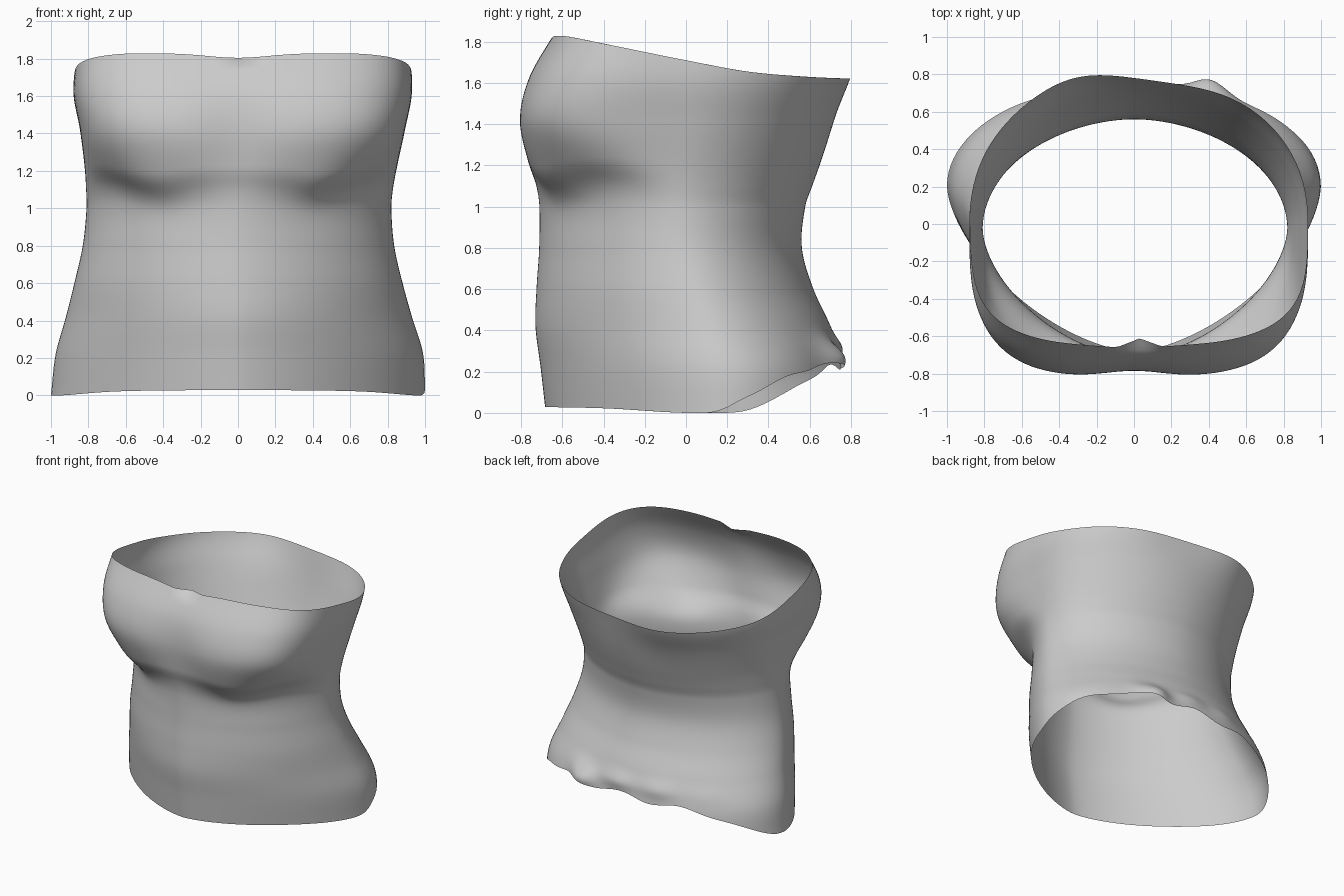
import bpy, bmesh, math

if "Cube" in bpy.data.objects:
    bpy.data.objects.remove(bpy.data.objects["Cube"])

# Horizontal sections: z, left, right, front, back, widest y, front squareness, back squareness
ROWS = [
    (0.00, 1.00, 1.00, 0.680, 0.78, 0.20, 1.58, 2.05),
    (0.22, 0.975, 0.99, 0.705, 0.755, 0.18, 1.62, 2.05),
    (0.42, 0.92, 0.93, 0.730, 0.70, 0.12, 1.66, 1.90),
    (0.60, 0.875, 0.88, 0.725, 0.618, 0.05, 1.70, 1.86),
    (0.80, 0.83, 0.835, 0.712, 0.562, 0.00, 1.70, 1.86),
    (1.00, 0.81, 0.82, 0.712, 0.578, -0.02, 1.70, 1.88),
    (1.10, 0.812, 0.828, 0.730, 0.612, -0.02, 1.92, 1.90),
    (1.22, 0.82, 0.85, 0.778, 0.655, -0.02, 2.60, 1.95),
    (1.42, 0.845, 0.893, 0.815, 0.722, -0.01, 3.50, 2.05),
    (1.62, 0.88, 0.93, 0.768, 0.795, 0.00, 3.45, 2.15),
    (1.84, 0.86, 0.92, 0.640, 0.86, 0.00, 3.35, 2.2),
]
AROUND, UP = 160, 90


def bell(v, centre, width):
    return math.exp(-((v - centre) / width) ** 2)


def curve(points, v):
    """Smooth interpolation through rows keyed by their first value."""
    last = len(points) - 1
    v = min(max(v, points[0][0]), points[last][0])
    i = next((k for k in range(last) if v <= points[k + 1][0]), last - 1)
    h = points[i + 1][0] - points[i][0]
    t = (v - points[i][0]) / h

    def slope(k, c):
        a, b = points[max(k - 1, 0)], points[min(k + 1, last)]
        return (b[c] - a[c]) / (b[0] - a[0]) * h

    out = []
    for c in range(1, len(points[0])):
        p, q = points[i][c], points[i + 1][c]
        m, n = slope(i, c), slope(i + 1, c)
        out.append((2*t**3 - 3*t*t + 1)*p + (t**3 - 2*t*t + t)*m
                   + (3*t*t - 2*t**3)*q + (t**3 - t*t)*n)
    return out


def section(angle, z):
    """Point on the body outline at one angle and height."""
    c, s = math.cos(angle), math.sin(angle)
    row_z = z
    if s < 0:   # curve the crease: low under each breast, higher outside
        shift = 0.035 * bell(abs(c), 0.55, 0.2) - 0.025 * bell(abs(c), 0.9, 0.15)
        row_z += shift * min(1, -3 * s) * bell(z, 1.13, 0.16)
    left, right, front, back, mid, nf, nb = curve(ROWS, row_z)
    a = right if c > 0 else left
    b, n = (back - mid, nb) if s > 0 else (front + mid, nf)
    r = (abs(c / a) ** n + abs(s / b) ** n) ** (-1 / n)
    x, y = r * c, mid + r * s
    if s < 0:   # shallow hollow between the breasts, and rim notch
        y += 0.03 * bell(x, 0, 0.22) * bell(z, 1.4, 0.22)
        y += 0.05 * max(0, 1 - abs(x - 0.03) / 0.12) * bell(z, 1.81, 0.035)
    else:       # slanted upper back edge and flared lower back lip
        y += (0.03 * bell(x, -0.35, 0.25) - 0.03 * bell(x, 0.2, 0.3)) * bell(z, 1.65, 0.2)
        lip = bell(z, 0.32, 0.06) * s ** 3
        y += lip * (0.02 + 0.008 * math.sin(17 * x))
        y += 0.07 * bell(x, 0.41, 0.12) * bell(z, 0.26, 0.08)
    return x, y


LOWER_HEM = [(-0.8, 0.03), (-0.4, 0.022), (0.0, 0.0), (0.2, 0.01),
             (0.4, 0.09), (0.6, 0.195), (0.8, 0.24)]
UPPER_HEM = [(-0.7, 1.83), (-0.6, 1.825), (-0.4, 1.79), (0.0, 1.71),
             (0.3, 1.655), (0.6, 1.63), (0.85, 1.62)]


def hems(angle):
    x, y = section(angle, 0.12)
    tilt = 0.08 * x * min(1, max(0, y * 4))
    low = curve(LOWER_HEM, y + tilt)[0]
    if y > 0.4:
        low += 0.018 * math.sin(13 * x + 1) * (y - 0.4) / 0.35
    x, y = section(angle, 1.75)
    high = curve(UPPER_HEM, y)[0]
    if y < 0:
        high -= 0.025 * bell(x, 0, 0.25)
    return low, high


# Bodice: an open, single-layer shell from lower hem to upper hem
bm = bmesh.new()
columns = []
for i in range(AROUND):
    angle = 2 * math.pi * i / AROUND
    low, high = hems(angle)
    column = []
    for j in range(UP + 1):
        z = low + (high - low) * j / UP
        column.append(bm.verts.new((*section(angle, z), z)))
    columns.append(column)
for i in range(AROUND):
    a, b = columns[i], columns[(i + 1) % AROUND]
    for j in range(UP):
        bm.faces.new((a[j], b[j], b[j + 1], a[j + 1])).smooth = True

mesh = bpy.data.meshes.new("bodice")
bm.to_mesh(mesh)
bm.free()
bodice = bpy.data.objects.new("bodice", mesh)
bpy.context.collection.objects.link(bodice)
